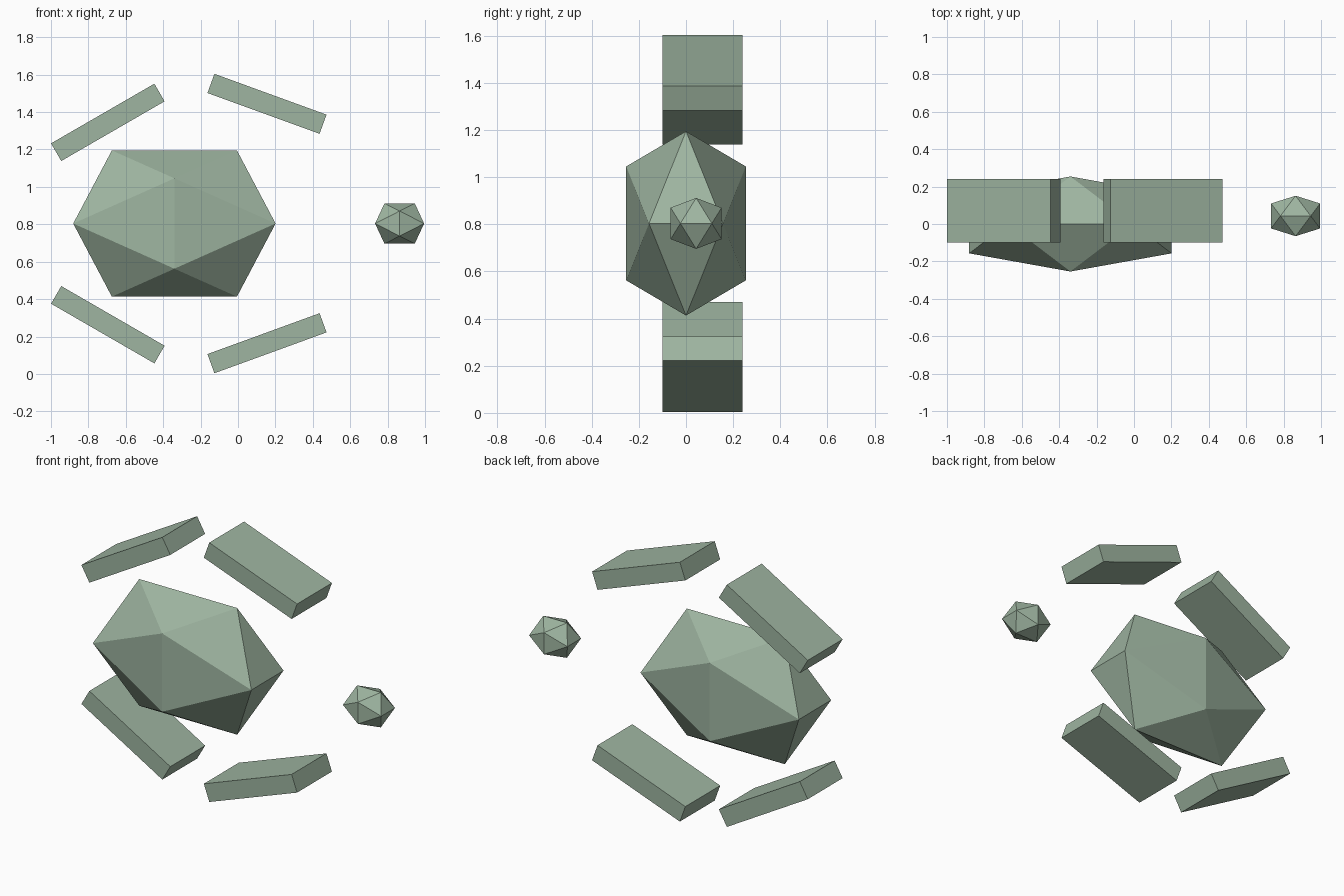
import bpy, bmesh, math
from mathutils import Vector

cube = bpy.data.objects.get("Cube")
if cube:
    bpy.data.objects.remove(cube, do_unlink=True)

MID_Z = 0.804
PHI = (1 + math.sqrt(5)) / 2

# Sage green stone
stone = bpy.data.materials.new("sage_green")
stone.use_nodes = True
COLOUR = (0.343, 0.462, 0.355, 1)
stone.diffuse_color = COLOUR
stone.node_tree.nodes["Principled BSDF"].inputs["Base Color"].default_value = COLOUR


def add_object(name, bm, location):
    bmesh.ops.recalc_face_normals(bm, faces=bm.faces)
    mesh = bpy.data.meshes.new(name)
    bm.to_mesh(mesh)
    bm.free()
    mesh.materials.append(stone)
    obj = bpy.data.objects.new(name, mesh)
    obj.location = location
    bpy.context.collection.objects.link(obj)
    return obj


def crystal(name, location, half_size):
    """Twenty-sided gem, edge up, stretched to the given half sizes."""
    bm = bmesh.new()
    for a in (-1, 1):
        for b in (-1 / PHI, 1 / PHI):
            for corner in ((a, b, 0), (0, a, b), (b, 0, a)):
                bm.verts.new([c * h for c, h in zip(corner, half_size)])
    bmesh.ops.convex_hull(bm, input=bm.verts[:])
    return add_object(name, bm, location)


def slab(name, x, z, tilt):
    """Flat block tilted in the front plane."""
    bm = bmesh.new()
    bmesh.ops.create_cube(bm, size=1)
    bmesh.ops.scale(bm, vec=Vector((0.638, 0.34, 0.109)), verts=bm.verts)
    obj = add_object(name, bm, (x, 0.07, z))
    obj.rotation_euler.y = -math.radians(tilt)


# Large flattened gem and its small companion
crystal("large_crystal", (-0.34, 0, MID_Z), (0.541, 0.254, 0.391))
crystal("small_crystal", (0.864, 0.043, MID_Z), (0.131, 0.108, 0.108))

# Four slabs around the gem, mirrored above and below
for label, side in (("upper", 1), ("lower", -1)):
    slab(label + "_right_slab", -0.696, MID_Z + side * 0.541, side * 30)
    slab(label + "_left_slab", 0.155, MID_Z + side * 0.64, side * -20)
